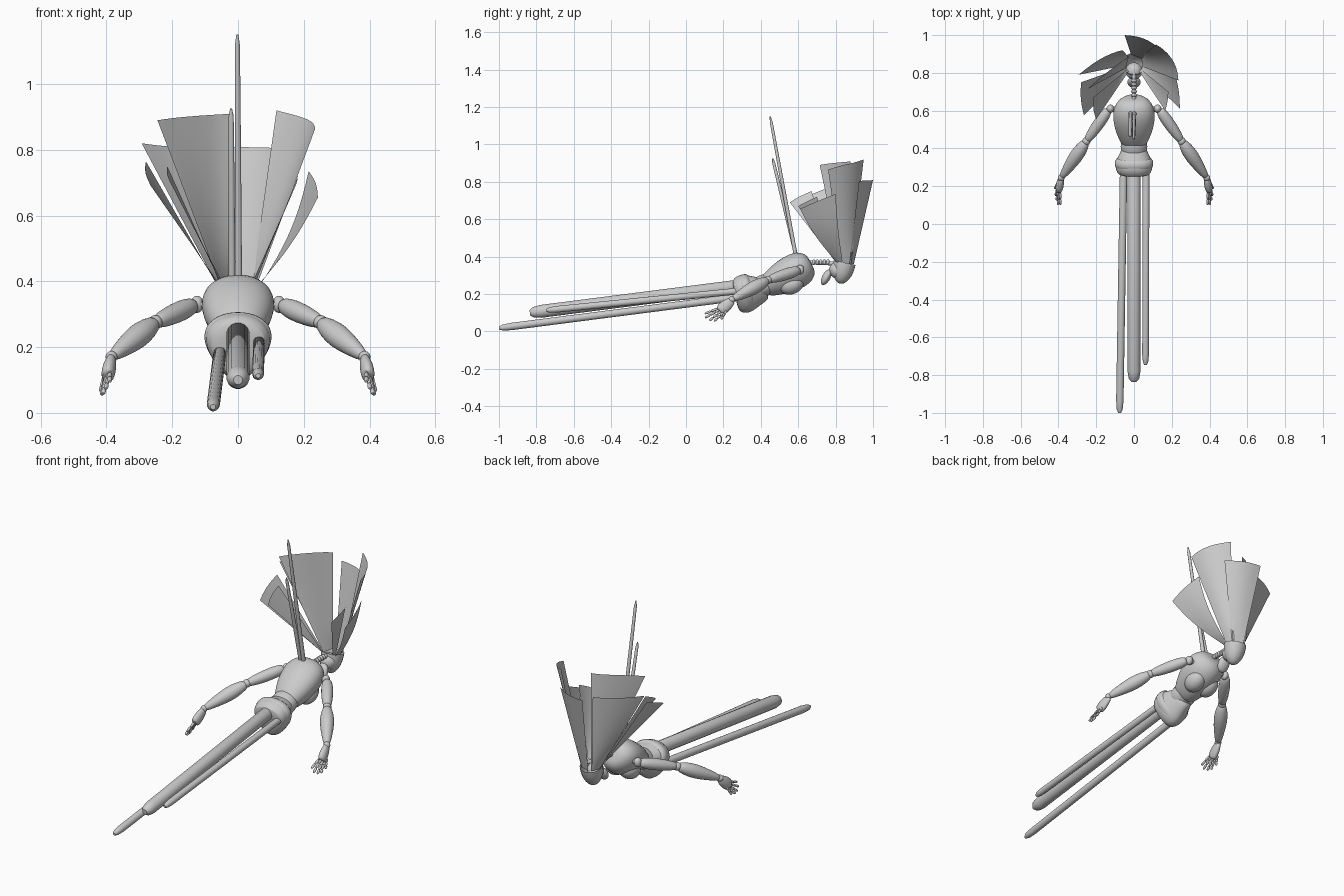
import bpy, bmesh, math
from mathutils import Vector

cube = bpy.data.objects.get("Cube")
if cube:
    bpy.data.objects.remove(cube)

grey = bpy.data.materials.new("plain_grey")
grey.use_nodes = True
GREY = (0.6, 0.6, 0.6, 1)
grey.diffuse_color = GREY
grey.node_tree.nodes["Principled BSDF"].inputs["Base Color"].default_value = GREY


def finish(name, bm, subdiv=0):
    bmesh.ops.recalc_face_normals(bm, faces=bm.faces)
    me = bpy.data.meshes.new(name)
    bm.to_mesh(me)
    bm.free()
    ob = bpy.data.objects.new(name, me)
    bpy.context.collection.objects.link(ob)
    me.materials.append(grey)
    if subdiv:
        ob.modifiers.new("smooth", "SUBSURF").levels = subdiv
        ob.modifiers["smooth"].render_levels = subdiv
    bpy.ops.object.select_all(action="DESELECT")
    ob.select_set(True)
    bpy.context.view_layer.objects.active = ob
    bpy.ops.object.shade_smooth_by_angle(angle=math.radians(50))
    return ob


def turned(name, a, b, profile, width=1, sides=16, subdiv=1, taper=0):
    """Profile of (fraction, radius) turned about the line a-b, widened in x, narrowing downwards by taper."""
    a, b = Vector(a), Vector(b)
    w = (b - a).normalized()
    u = Vector((1, 0, 0))
    u = (u - w * u.dot(w)).normalized()
    v = w.cross(u)
    bm = bmesh.new()
    rings = []
    for t, r in profile:
        c = a.lerp(b, t)
        ring = []
        for i in range(sides):
            k = math.tau * (i + 0.5) / sides
            across = width * math.cos(k) * (1 - taper * math.sin(k))
            ring.append(bm.verts.new(c + u * r * across + v * r * math.sin(k)))
        rings.append(ring)
    for p, q in zip(rings, rings[1:]):
        for i in range(sides):
            j = (i + 1) % sides
            bm.faces.new((p[i], p[j], q[j], q[i]))
    bm.faces.new(rings[0][::-1])
    bm.faces.new(rings[-1])
    return finish(name, bm, subdiv)


def ball(name, centre, size, tilt=0, lower_half=False):
    """Ellipsoid tilted about x, or only its lower half as a shell."""
    bm = bmesh.new()
    bmesh.ops.create_uvsphere(bm, u_segments=24, v_segments=16, radius=1)
    if lower_half:
        bmesh.ops.delete(bm, geom=[v for v in bm.verts if v.co.z > 0.01], context="VERTS")
    bmesh.ops.scale(bm, vec=size, verts=bm.verts)
    ob = finish(name, bm)
    ob.location = centre
    ob.rotation_euler.x = math.radians(tilt)
    return ob


# Torso
turned("chest", (0, .415, .235), (0, .67, .365),
       [(0, .04), (.03, .055), (.2, .075), (.45, .094), (.7, .099), (.88, .085), (.97, .06), (1, .035)],
       1.14, 24, taper=.15)
turned("waist", (0, .34, .215), (0, .48, .27), [(0, .058), (.5, .06), (1, .058)], 1.2, 24)
turned("pelvis", (0, .262, .19), (0, .43, .228),
       [(0, .06), (.03, .088), (.2, .104), (.42, .104), (.65, .082), (.97, .06), (1, .05)], .92, 24, taper=.3)
turned("hip_rim", (0, .29, .2), (0, .36, .215), [(0, .085), (.25, .102), (.75, .102), (1, .085)], .98, 24, taper=.3)
for side, s in (("left", 1), ("right", -1)):
    ball(side + "_breast", (s * .043, .565, .252), (.052, .068, .052), 25)

# Neck of stacked discs
turned("neck_core", (0, .64, .37), (0, .82, .362), [(0, .011), (1, .011)], subdiv=0)
for i in range(5):
    y = .675 + i * .019
    turned(f"neck_disc_{i + 1}", (0, y, .37), (0, y + .015, .369),
           [(0, .011), (.25, .015), (.75, .015), (1, .011)], subdiv=0)

# Head
ball("skull_core", (0, .81, .328), (.045, .045, .045))
ball("head_shell", (0, .848, .368), (.06, .06, .115), -12, True)
ball("jaw", (0, .75, .29), (.035, .022, .046), -28)

# Arms and hands
for side, s in (("left", 1), ("right", -1)):
    def at(p):
        return (s * p[0], p[1], p[2])
    shoulder, elbow, wrist = (.135, .605, .328), (.252, .438, .275), (.385, .245, .17)
    ball(side + "_shoulder", at((.125, .61, .33)), (.02, .022, .026))
    turned(side + "_shoulder_pin", at((.08, .61, .33)), at((.14, .605, .33)), [(0, .014), (1, .014)], subdiv=0)
    turned(side + "_upper_arm", at(shoulder), at(elbow),
           [(0, .015), (.04, .026), (.3, .033), (.65, .03), (.95, .022), (1, .012)])
    ball(side + "_elbow", at(elbow), (.022, .022, .022))
    turned(side + "_forearm", at(elbow), at(wrist),
           [(0, .012), (.04, .026), (.3, .039), (.55, .036), (.93, .02), (1, .012)])
    ball(side + "_wrist", at(wrist), (.018, .018, .018))
    turned(side + "_palm", at((.384, .25, .168)), at((.398, .178, .108)),
           [(0, .014), (.05, .022), (.5, .034), (.9, .032), (1, .022)], .65)
    # Each finger has three joints
    for n, (root, tip) in enumerate([
            ((.39, .195, .132), (.39, .1, .095)),
            ((.394, .182, .118), (.402, .102, .073)),
            ((.4, .187, .108), (.41, .125, .058)),
            ((.404, .2, .1), (.415, .15, .055)),
            ((.406, .215, .11), (.418, .188, .065))]):
        root, tip = Vector(at(root)), Vector(at(tip))
        for k in range(3):
            turned(f"{side}_finger_{n + 1}_{k + 1}", root.lerp(tip, k / 3), root.lerp(tip, (k + 1) / 3),
                   [(0, .005), (.1, .008), (.8, .0075), (1, .004)], sides=8)

# Long tubes from the hips, with tapered ends
for name, a, b, r in (
        ("middle_tube", (0, .3, .245), (0, -.835, .1), .035),
        ("right_tube", (-.055, .3, .185), (-.076, -1, .018), .02),
        ("left_tube", (.064, .3, .218), (.061, -.745, .113), .018)):
    turned(name, a, b, [(0, r * .55), (.03, r), (.95, r), (.985, r * .8), (1, r * .4)], sides=16, subdiv=0)

# Thin rods on the back
for name, a, b in (("long_back_rod", (.002, .595, .36), (-.002, .45, 1.15)),
                   ("short_back_rod", (-.018, .6, .36), (-.021, .463, .925))):
    turned(name, a, b, [(0, .011), (.6, .0095), (.96, .008), (1, .003)], sides=12, subdiv=0)

# Hair sheets fanning out from the rim of the head shell
RIM = Vector((0, .85, .36))


def hair(name, tip_a, tip_b, bulge=.02, sag=0, n=10):
    tips = [Vector(tip_a), Vector(tip_b)]
    roots = []
    for tip in tips:
        out = tip - RIM
        out.z = 0
        roots.append(RIM + out.normalized() * .05)
    bm = bmesh.new()
    grid = []
    for i in range(n + 1):
        t = i / n
        row = []
        for j in range(n + 1):
            s = j / n
            p = roots[0].lerp(roots[1], s).lerp(tips[0].lerp(tips[1], s), t)
            out = p - RIM
            out.z = 0
            p += out.normalized() * (bulge * math.sin(math.pi * s) * t + sag * math.sin(math.pi * t))
            row.append(bm.verts.new(p))
        grid.append(row)
    for i in range(n):
        for j in range(n):
            bm.faces.new((grid[i][j], grid[i][j + 1], grid[i + 1][j + 1], grid[i + 1][j]))
    finish(name, bm)


hair("hair_front_right", (-.245, .715, .89), (-.02, .88, .91), .035)
hair("hair_crown", (-.05, 1, .81), (.14, .925, .805), .02)
hair("hair_crown_left", (.117, .95, .92), (.235, .76, .865), .035)
hair("hair_side_left", (.243, .61, .655), (.215, .8, .735), .01, .025)
hair("hair_nape_left", (.165, .6, .67), (.182, .7, .72), .005)
hair("hair_crown_right", (-.293, .79, .82), (-.06, .92, .8), .03)
hair("hair_side_right", (-.28, .75, .765), (-.265, .575, .69), .01)
hair("hair_nape_right", (-.215, .67, .75), (-.2, .555, .69), .01)
